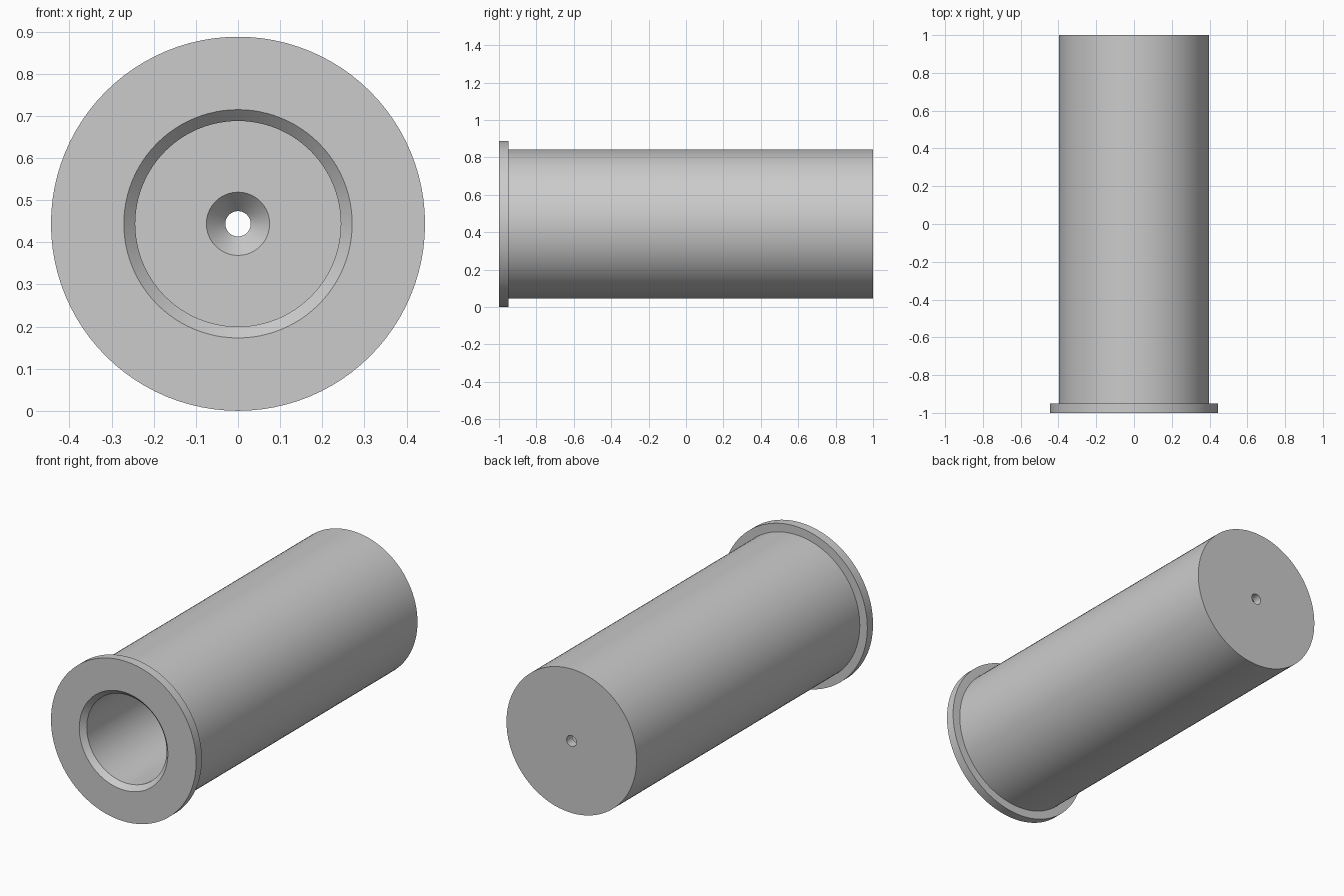
import bpy, bmesh, math
from mathutils import Vector, Matrix

if "Cube" in bpy.data.objects:
    bpy.data.objects.remove(bpy.data.objects["Cube"])

AXIS_Z = 0.444
SEGMENTS = 96


def lathe(name, profile):
    """Revolve a closed (radius, y) profile around the horizontal y axis."""
    bm = bmesh.new()
    verts = [bm.verts.new((r, y, 0)) for r, y in profile]
    edges = [bm.edges.new((verts[i], verts[(i + 1) % len(verts)]))
             for i in range(len(verts))]
    bmesh.ops.spin(bm, geom=verts + edges, cent=(0, 0, 0), axis=(0, 1, 0),
                   angle=math.tau, steps=SEGMENTS, use_duplicate=False)
    bmesh.ops.remove_doubles(bm, verts=bm.verts, dist=1e-5)
    bmesh.ops.recalc_face_normals(bm, faces=bm.faces)
    bmesh.ops.transform(bm, matrix=Matrix.Translation(Vector((0, 0, AXIS_Z))),
                        verts=bm.verts)
    mesh = bpy.data.meshes.new(name)
    bm.to_mesh(mesh)
    bm.free()
    obj = bpy.data.objects.new(name, mesh)
    bpy.context.collection.objects.link(obj)
    bpy.context.view_layer.objects.active = obj
    obj.select_set(True)
    bpy.ops.object.shade_smooth_by_angle(angle=math.radians(30))
    return obj


# Flanged sleeve: outside, then back hole, countersink, bore and mouth chamfer
lathe("flanged_sleeve", [
    (0.444, -1.0), (0.444, -0.95), (0.398, -0.95), (0.398, 1.0),
    (0.03, 1.0), (0.03, 0.95), (0.075, 0.90),
    (0.244, 0.90), (0.244, -0.973), (0.271, -1.0),
])
